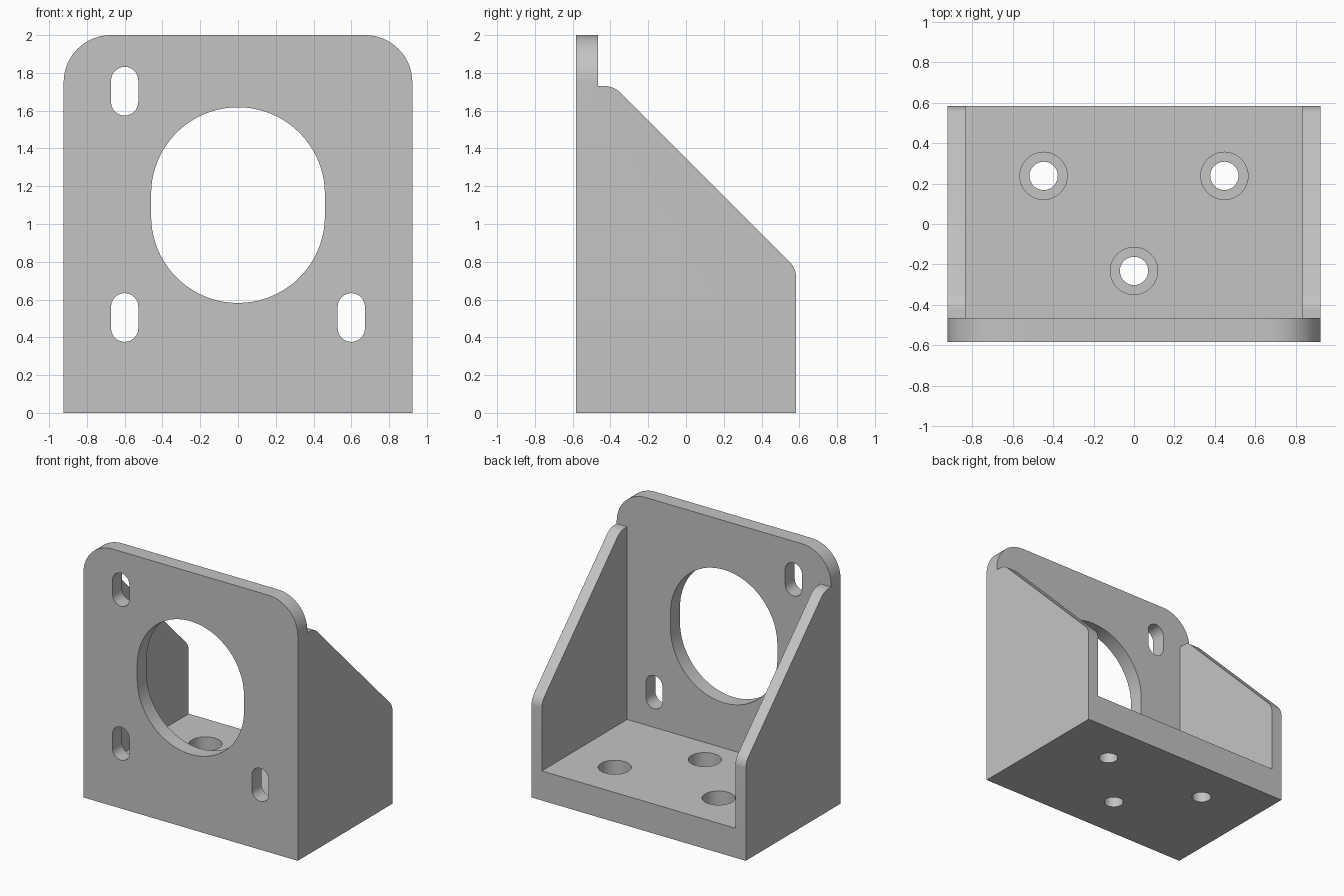
import bpy, bmesh, math
from mathutils import Vector

cube = bpy.data.objects.get("Cube")
if cube:
    bpy.data.objects.remove(cube)

HALF_W, HALF_D = 0.923, 0.583
PLATE_BACK, WALL_TOP, FLOOR = -0.466, 1.73, 0.23

grey = bpy.data.materials.new("light_grey")
grey.use_nodes = True
colour = (0.55, 0.55, 0.55, 1)
grey.diffuse_color = colour
grey.node_tree.nodes["Principled BSDF"].inputs["Base Color"].default_value = colour


def prism(name, points, direction, refine=None):
    """Extrude a flat outline along a direction into a closed solid."""
    bm = bmesh.new()
    face = bm.faces.new([bm.verts.new(p) for p in points])
    new = bmesh.ops.extrude_face_region(bm, geom=[face])["geom"]
    bmesh.ops.translate(bm, vec=direction,
                        verts=[v for v in new if isinstance(v, bmesh.types.BMVert)])
    if refine:
        refine(bm)
    bmesh.ops.recalc_face_normals(bm, faces=bm.faces)
    mesh = bpy.data.meshes.new(name)
    bm.to_mesh(mesh)
    bm.free()
    mesh.materials.append(grey)
    obj = bpy.data.objects.new(name, mesh)
    bpy.context.collection.objects.link(obj)
    return obj


def round_edges(bm, axis, offset, test):
    """Round the edges parallel to an axis whose midpoint passes the test."""
    chosen = []
    for e in bm.edges:
        a, b = e.verts[0].co, e.verts[1].co
        if abs((b - a).normalized()[axis]) > 0.99 and test((a + b) / 2):
            chosen.append(e)
    bmesh.ops.bevel(bm, geom=chosen, offset=offset, segments=16 if axis else 8,
                    profile=0.5, affect='EDGES')


def round_body(bm):
    # Large upper corners of the plate, then the soft bends of the side walls
    round_edges(bm, 1, 0.25, lambda m: m.z > 1.99 and abs(m.x) > 0.9)
    round_edges(bm, 0, 0.045, lambda m: m.y > PLATE_BACK + 0.02 and m.z > 0.5)


def cut(body, cutter):
    mod = body.modifiers.new("cut", 'BOOLEAN')
    mod.operation, mod.solver, mod.object = 'DIFFERENCE', 'EXACT', cutter
    cutter.hide_render = True
    bpy.context.view_layer.objects.active = body
    bpy.ops.object.modifier_apply(modifier=mod.name)
    bpy.data.objects.remove(cutter)


def slot(x, z, radius, straight, steps):
    """Upright slot through the front plate."""
    points = []
    for side in (0, 1):
        for i in range(steps + 1):
            a = math.pi * (side + i / steps)
            shift = straight if side == 0 else -straight
            points.append((x + radius * math.cos(a), -1,
                           z + shift + radius * math.sin(a)))
    return prism("slot_cutter", points, Vector((0, 0.7, 0)))


def bore(x, y, radius, bottom):
    """Round hole downwards into the base."""
    n = 48
    points = [(x + radius * math.cos(math.tau * i / n),
               y + radius * math.sin(math.tau * i / n), bottom) for i in range(n)]
    return prism("bore_cutter", points, Vector((0, 0, 0.5)))


# Body: side outline with upright plate and sloping gussets
outline = [(-HALF_D, 0), (HALF_D, 0), (HALF_D, 0.765), (-0.382, WALL_TOP),
           (PLATE_BACK, WALL_TOP), (PLATE_BACK, 2), (-HALF_D, 2)]
bracket = prism("motor_bracket", [(-HALF_W, y, z) for y, z in outline],
                Vector((2 * HALF_W, 0, 0)), round_body)

# Open space between the side walls
inner = 0.833
cut(bracket, prism("cavity_cutter",
                   [(-inner, PLATE_BACK, FLOOR), (inner, PLATE_BACK, FLOOR),
                    (inner, 1, FLOOR), (-inner, 1, FLOOR)], Vector((0, 0, 3))))

# Large central opening and three mounting slots
cut(bracket, slot(0, 1.1, 0.46, 0.058, 40))
for x, z in ((-0.6, 1.703), (-0.6, 0.505), (0.6, 0.505)):
    cut(bracket, slot(x, z, 0.072, 0.057, 16))

# Counterbored screw holes in the base
for x, y in ((-0.447, 0.238), (0.447, 0.238), (0, -0.232)):
    cut(bracket, bore(x, y, 0.117, 0.09))
    cut(bracket, bore(x, y, 0.07, -0.1))

# Smooth the curved walls, keep the edges sharp
bpy.ops.object.select_all(action='DESELECT')
bracket.select_set(True)
bpy.context.view_layer.objects.active = bracket
bpy.ops.object.shade_smooth_by_angle(angle=math.radians(30))
